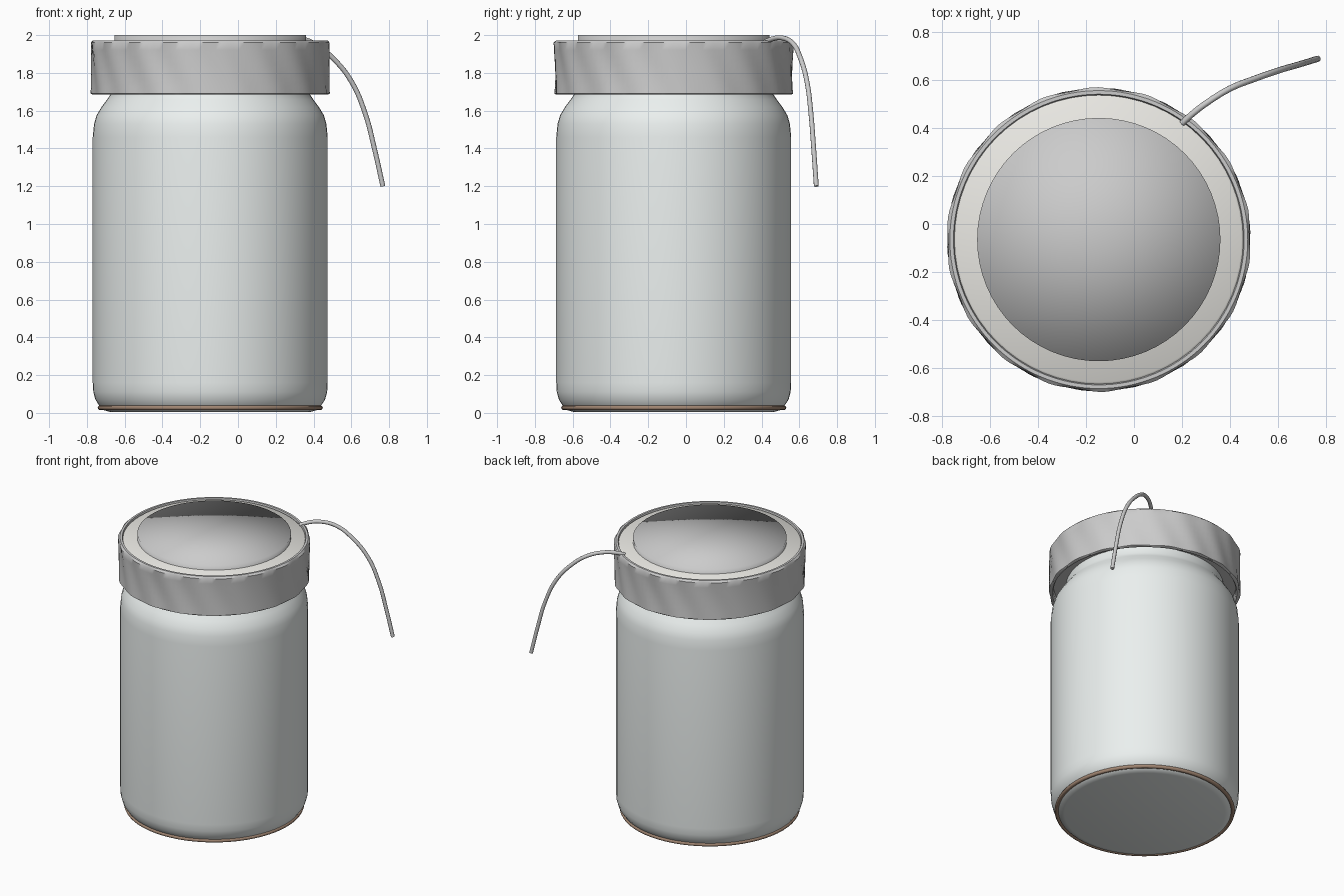
import bpy, bmesh, math

if "Cube" in bpy.data.objects:
    bpy.data.objects.remove(bpy.data.objects["Cube"])

CX, CY = -0.147, -0.065   # jar axis


def paint(ob, name, rgb):
    m = bpy.data.materials.new(name)
    m.diffuse_color = (*rgb, 1)
    m.use_nodes = True
    m.node_tree.nodes["Principled BSDF"].inputs["Base Color"].default_value = m.diffuse_color
    ob.data.materials.append(m)


def lathe(name, profile, sides=64, angle=40, wave=None, closed=False):
    """Spin (radius, z) points about the jar axis; radius 0 makes a pole."""
    bm = bmesh.new()
    rings = []
    for i, (r, z) in enumerate(profile):
        if r == 0:
            rings.append([bm.verts.new((0, 0, z))] * sides)
            continue
        ring = []
        for k in range(sides):
            a = 2 * math.pi * k / sides
            rr = r + (wave(i, a, z) if wave else 0)
            ring.append(bm.verts.new((rr * math.cos(a), rr * math.sin(a), z)))
        rings.append(ring)
    pairs = list(zip(rings, rings[1:]))
    if closed:
        pairs.append((rings[-1], rings[0]))
    for lo, hi in pairs:
        for k in range(sides):
            n = (k + 1) % sides
            bm.faces.new(list(dict.fromkeys((lo[k], lo[n], hi[n], hi[k]))))
    bmesh.ops.recalc_face_normals(bm, faces=bm.faces)
    me = bpy.data.meshes.new(name)
    bm.to_mesh(me)
    bm.free()
    ob = bpy.data.objects.new(name, me)
    ob.location = (CX, CY, 0)
    bpy.context.collection.objects.link(ob)
    bpy.context.view_layer.objects.active = ob
    ob.select_set(True)
    if angle:
        bpy.ops.object.shade_smooth_by_angle(angle=math.radians(angle))
    else:
        bpy.ops.object.shade_smooth()
    ob.select_set(False)
    return ob


# Glass body: base, rounded foot, straight wall, shoulder, neck
body = lathe("jar_body", [
    (0, 0.005), (0.53, 0.005), (0.565, 0.015), (0.585, 0.035), (0.608, 0.07),
    (0.619, 0.11), (0.622, 0.16), (0.622, 1.46), (0.615, 1.53), (0.602, 1.575),
    (0.575, 1.62), (0.545, 1.66), (0.525, 1.69), (0.52, 1.75), (0.52, 1.94), (0, 1.94)])
paint(body, "pale_glass", (0.83, 0.87, 0.86))

# Brown ring around the foot
ring = lathe("foot_ring", [
    (0.582 + 0.014 * math.cos(t * math.pi / 4), 0.027 + 0.013 * math.sin(t * math.pi / 4))
    for t in range(8)], closed=True, angle=60)
paint(ring, "brown", (0.36, 0.24, 0.17))

# Screw band with soft slanted ripples on its outer wall
outer = 8
band_profile = [(0.628, 1.69 + 0.27 * i / 7) for i in range(outer)]
band_profile = [(r + 0.004 * ((z - 1.8) / 0.15) ** 2, z) for r, z in band_profile]
band_profile += [(0.622, 1.972), (0.607, 1.972), (0.602, 1.955),
                 (0.602, 1.94), (0.602, 1.70), (0.61, 1.685), (0.622, 1.685)]
lathe("screw_band", band_profile, sides=128, closed=True,
      wave=lambda i, a, z: 0.004 * math.sin(18 * a + 15 * z) if i < outer else 0)

# Underside ledge hidden between band and neck
lathe("band_ledge", [(0.605, 1.74), (0.515, 1.74)])

# Cream lid plate
plate = lathe("lid_plate", [(0, 1.93), (0.603, 1.93), (0.603, 1.96), (0.595, 1.966), (0, 1.966)])
paint(plate, "cream", (0.82, 0.81, 0.77))

# Raised round cap, smooth across its rim
lathe("lid_cap", [(0.508, 1.93), (0.508, 2.0), (0, 2.0)], angle=None)

# Curved strand hanging off the lid
path = [(0.20, 0.42, 1.965), (0.25, 0.465, 1.982), (0.31, 0.51, 1.985), (0.40, 0.565, 1.957),
        (0.50, 0.605, 1.88), (0.60, 0.64, 1.755), (0.675, 0.662, 1.58),
        (0.722, 0.676, 1.40), (0.767, 0.69, 1.20)]
cu = bpy.data.curves.new("strand", 'CURVE')
cu.dimensions = '3D'
cu.bevel_depth = 0.013
cu.bevel_resolution = 3
cu.use_fill_caps = True
cu.resolution_u = 6
sp = cu.splines.new('BEZIER')
sp.bezier_points.add(len(path) - 1)
for p, co in zip(sp.bezier_points, path):
    p.co = co
    p.handle_left_type = p.handle_right_type = 'AUTO'
bpy.context.collection.objects.link(bpy.data.objects.new("strand", cu))
